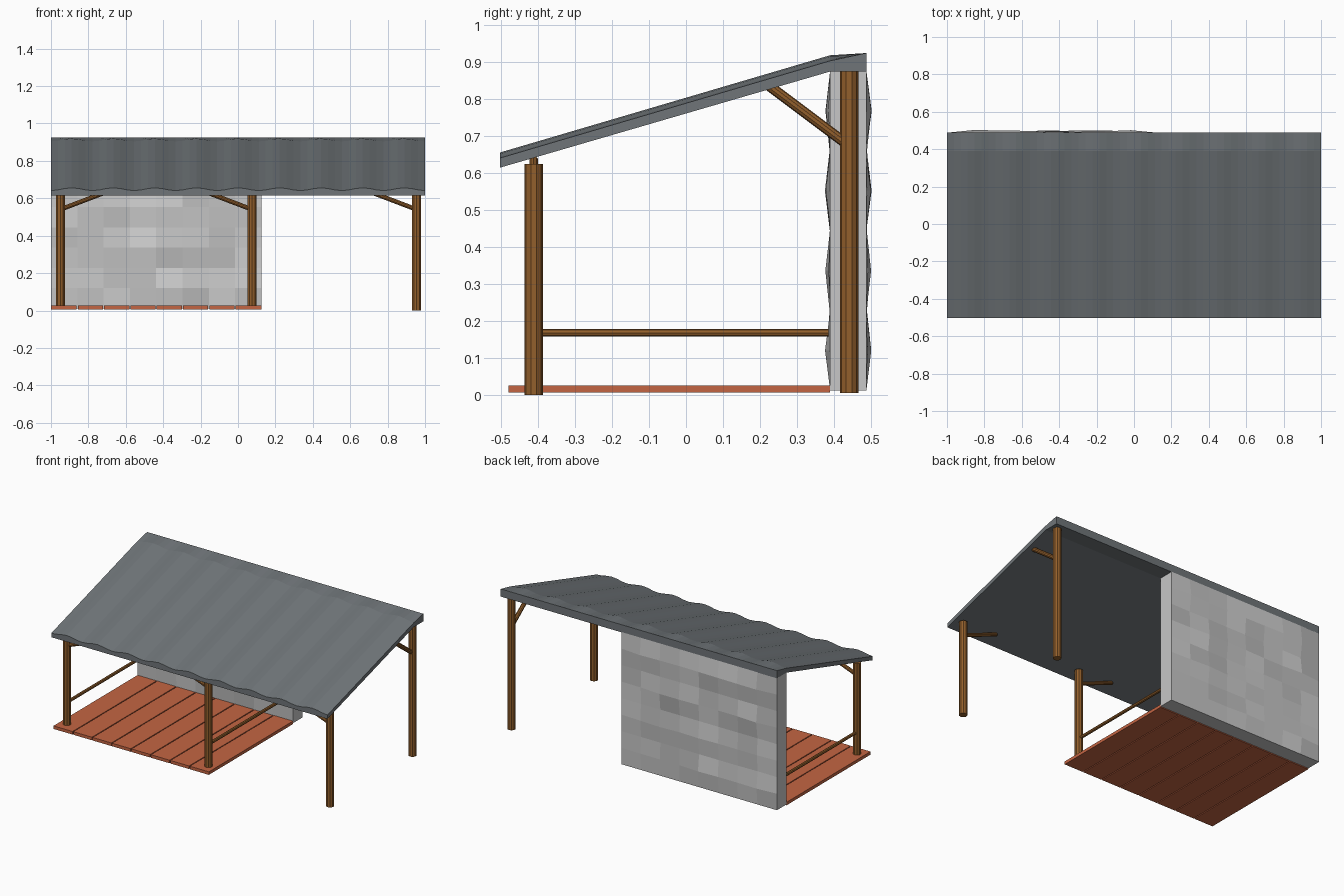
import bpy, bmesh, math, random
from mathutils import Vector

random.seed(4)
cube = bpy.data.objects.get("Cube")
if cube:
    bpy.data.objects.remove(cube, do_unlink=True)


def material(name, *rgb):
    m = bpy.data.materials.new(name)
    m.use_nodes = True
    m.diffuse_color = (*rgb, 1)
    m.node_tree.nodes["Principled BSDF"].inputs["Base Color"].default_value = (*rgb, 1)
    return m


slate = material("slate grey", 0.16, 0.178, 0.19)
wood = material("brown wood", 0.29, 0.115, 0.025)
clay = material("terracotta", 0.55, 0.13, 0.055)
stones = [material("stone " + n, v, v, v) for n, v in
          (("light", 0.63), ("middle", 0.57), ("dark", 0.50))]


def finish(name, bm, *mats):
    bmesh.ops.recalc_face_normals(bm, faces=bm.faces)
    mesh = bpy.data.meshes.new(name)
    bm.to_mesh(mesh)
    bm.free()
    for m in mats:
        mesh.materials.append(m)
    ob = bpy.data.objects.new(name, mesh)
    bpy.context.collection.objects.link(ob)
    return ob


def pole(name, start, end, radius, sides=10):
    a, b = Vector(start), Vector(end)
    bm = bmesh.new()
    bmesh.ops.create_cone(bm, cap_ends=True, segments=sides, radius1=radius,
                          radius2=radius, depth=(b - a).length)
    ob = finish(name, bm, wood)
    ob.location = (a + b) / 2
    ob.rotation_mode = 'QUATERNION'
    ob.rotation_quaternion = (b - a).to_track_quat('Z', 'Y')
    return ob


def box(name, lo, hi, mat):
    bm = bmesh.new()
    bmesh.ops.create_cube(bm, size=1)
    for v in bm.verts:
        v.co = [h if c > 0 else l for c, l, h in zip(v.co, lo, hi)]
    return finish(name, bm, mat)


# Corrugated roof: rippled sections joined along x
bm = bmesh.new()
waves, steps = 9, 6
rings = []
for i in range(waves * steps + 1):
    x = -1 + 2 * i / (waves * steps)
    ripple = 0.0075 * (1 - math.cos(2 * math.pi * i / steps))
    profile = [(-0.503, 0.615), (0.39, 0.875), (0.488, 0.875),
               (0.488, 0.925), (0.39, 0.904 + ripple), (-0.503, 0.641 + ripple)]
    rings.append([bm.verts.new((x, y, z)) for y, z in profile])
for a, b in zip(rings, rings[1:]):
    for k in range(6):
        n = (k + 1) % 6
        bm.faces.new((a[k], a[n], b[n], b[k]))
bm.faces.new(rings[0])
bm.faces.new(rings[-1])
finish("roof", bm, slate)

# Stone back wall with uneven front and back faces
left, right, base, top, cells = -1, 0.125, 0.012, 0.877, 8
bm = bmesh.new()
sheets = []
for y, out in ((0.39, -1), (0.488, 1)):
    sheet = {}
    for i in range(cells + 1):
        for j in range(cells + 1):
            bulge = random.uniform(0.002, 0.015) if j % 2 else random.uniform(-0.002, 0.002)
            if i in (0, cells) or j in (0, cells):
                bulge = 0
            sheet[i, j] = bm.verts.new((left + (right - left) * i / cells, y + out * bulge,
                                        base + (top - base) * j / cells))
    for i in range(cells):
        for j in range(cells):
            f = bm.faces.new([sheet[c] for c in ((i, j), (i + 1, j), (i + 1, j + 1), (i, j + 1))])
            f.material_index = random.choice((0, 1, 1, 2))
    sheets.append(sheet)
rim = ([(i, 0) for i in range(cells)] + [(cells, j) for j in range(cells)]
       + [(i, cells) for i in range(cells, 0, -1)] + [(0, j) for j in range(cells, 0, -1)])
for p, q in zip(rim, rim[1:] + rim[:1]):
    bm.faces.new((sheets[0][p], sheets[0][q], sheets[1][q], sheets[1][p])).material_index = 1
finish("back_wall", bm, *stones)

# Deck planks
planks = 8
width = (right - left) / planks
for i in range(planks):
    x = left + i * width
    box(f"deck_plank_{i + 1}", (x + 0.003 * (i > 0), -0.48, 0.006),
        (x + width - 0.003 * (i < planks - 1), 0.39, 0.026), clay)

# Front posts, each with a slanted brace
for label, x, foot, side in (("right", -0.95, 0.02, 1), ("middle", 0.075, 0.02, -1),
                             ("left", 0.955, 0, -1)):
    pole(f"front_post_{label}", (x, -0.412, foot), (x, -0.412, 0.625), 0.025)
    pole(f"front_brace_{label}", (x, -0.412, 0.54), (x + side * 0.25, -0.412, 0.635), 0.012)

# Rear post and its brace
pole("rear_post", (0.955, 0.441, 0.005), (0.955, 0.441, 0.877), 0.025)
pole("rear_brace", (0.955, 0.44, 0.675), (0.955, 0.22, 0.84), 0.014)

# Side rails between the front posts and the wall
for label, x in (("right", -0.95), ("left", 0.075)):
    pole(f"side_rail_{label}", (x, -0.412, 0.168), (x, 0.395, 0.168), 0.01, 8)
